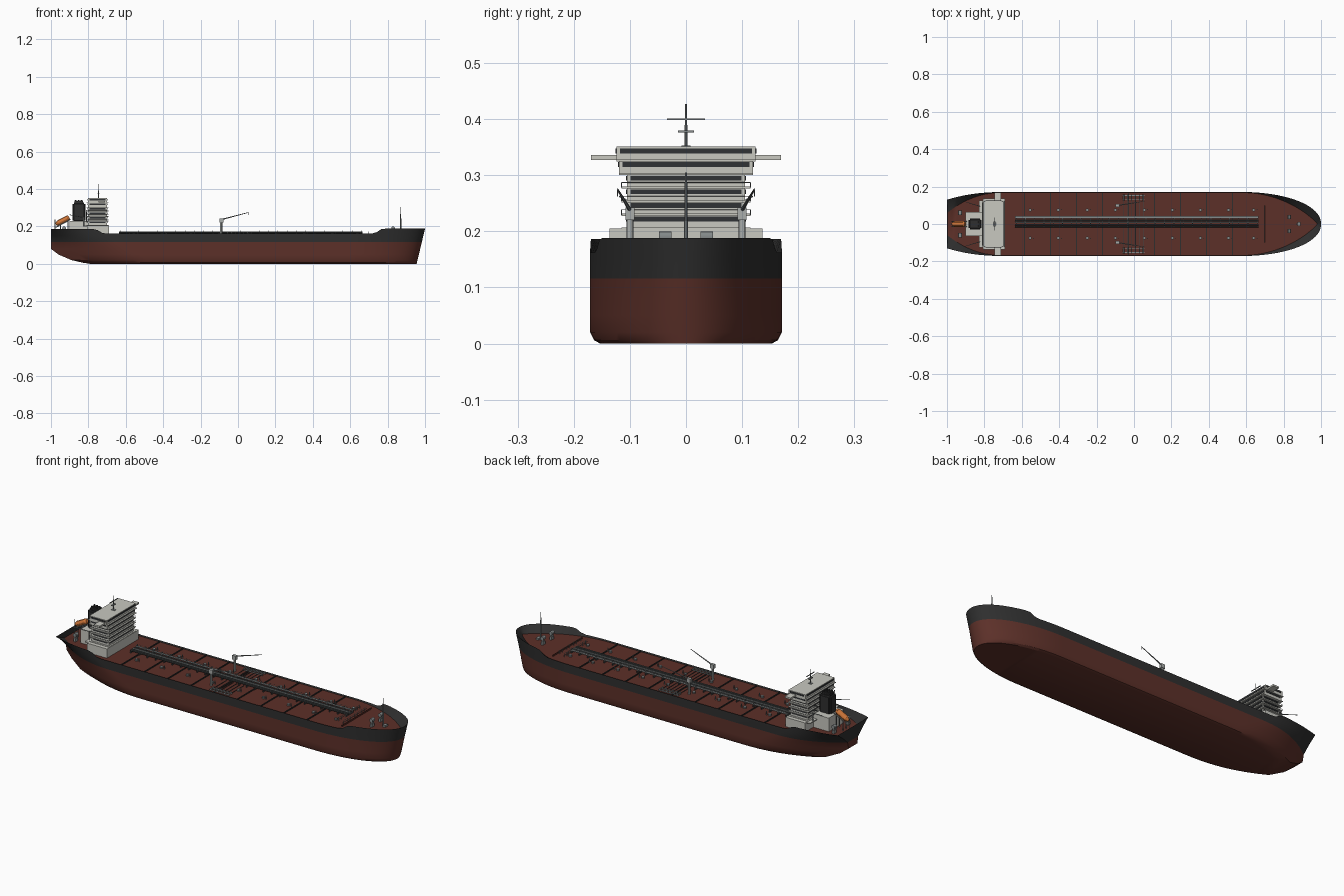
import bpy, bmesh, math
from mathutils import Vector, Matrix

cube = bpy.data.objects.get("Cube")
if cube:
    bpy.data.objects.remove(cube)


def material(name, rgb):
    m = bpy.data.materials.new(name)
    m.use_nodes = True
    m.diffuse_color = (*rgb, 1)
    m.node_tree.nodes["Principled BSDF"].inputs["Base Color"].default_value = (*rgb, 1)
    return m


RED = material("hull_red", (.108, .03, .022))
BLACK = material("hull_black", (.028, .028, .028))
DECK = material("deck_brown", (.108, .029, .021))
WHITE = material("house_white", (.58, .58, .53))
GLASS = material("window_dark", (.03, .032, .035))
GREY = material("fitting_grey", (.24, .26, .26))
LIGHT = material("crane_light_grey", (.4, .42, .41))
DARK = material("pipe_dark", (.06, .065, .065))
ORANGE = material("boat_orange", (.62, .18, .04))


class Part:
    """One object made of boxes and rods."""

    def __init__(self, name, *mats):
        self.name, self.mats, self.bm = name, mats, bmesh.new()

    def box(self, x, y, z):
        """Box from (low, high) pairs."""
        mid = Vector([(a + b) / 2 for a, b in (x, y, z)])
        size = [b - a for a, b in (x, y, z)]
        m = Matrix.Translation(mid) @ Matrix.Diagonal((*size, 1))
        bmesh.ops.create_cube(self.bm, size=1, matrix=m)

    def rod(self, p, q, r, r2=None, n=8):
        p, q = Vector(p), Vector(q)
        d = q - p
        m = Matrix.Translation((p + q) / 2) @ d.to_track_quat("Z", "Y").to_matrix().to_4x4()
        bmesh.ops.create_cone(self.bm, cap_ends=True, segments=n, radius1=r,
                              radius2=r if r2 is None else r2, depth=d.length, matrix=m)

    def done(self, smooth=True):
        me = bpy.data.meshes.new(self.name)
        self.bm.to_mesh(me)
        self.bm.free()
        for mat in self.mats:
            me.materials.append(mat)
        ob = bpy.data.objects.new(self.name, me)
        bpy.context.collection.objects.link(ob)
        if smooth:
            bpy.ops.object.select_all(action="DESELECT")
            ob.select_set(True)
            bpy.context.view_layer.objects.active = ob
            bpy.ops.object.shade_smooth_by_angle(angle=math.radians(30))


def interp(points, t):
    for (a, u), (b, v) in zip(points, points[1:]):
        if t <= b:
            return u + (v - u) * max(0, (t - a) / (b - a))
    return points[-1][1]


# Hull: stacked waterlines, then the inner bulwark and the deck
BEAM, DECK_Z, TOP = .171, .155, .188
SHEER = [(-.76, .186), (-.72, .162), (.73, .162), (.77, TOP)]
STERN_X = [(0, -.79), (.006, -.83), (.02, -.89), (.05, -.96), (.08, -1)]
STERN_WIDTH = [(0, .55), (.05, .3), (.08, .22), (.115, .26), (.15, .48), (TOP, .76)]
BOW_POWER = [(0, .48), (.116, .49), (TOP, .47)]
INSET = [(0, .018), (.006, .007), (.02, 0)]


def waterline(z, stern_x, stern_w, bow_x, power, inset):
    """Side curve from the stern to the stem as (x, half width)."""
    start = -.45 - .25 * min(1, z / .15)
    pts = []
    for i in range(13):
        s = 1 - i / 12
        pts.append((start + (stern_x - start) * s, BEAM * (1 - (1 - stern_w) * s ** 2.2) - inset))
    for i in range(25):
        s = math.sin(i / 24 * math.pi / 2)
        w = max(0, 1 - s * s) ** power
        pts.append((.58 + (bow_x - .58) * s, w * (BEAM - inset)))
    return pts


hull = Part("hull", RED, BLACK, DECK)
bm = hull.bm
rows = []
levels = [0, .006, .02, .05, .08, .116, .15, TOP]
for z in levels + [DECK_Z]:
    if len(rows) == len(levels):
        side = waterline(z, -.996, .38, .98, .87, .003)
    else:
        side = waterline(z, interp(STERN_X, z), interp(STERN_WIDTH, z), .955 + .045 * z / TOP,
                         interp(BOW_POWER, z), interp(INSET, z))
    right = [(x, -w, interp(SHEER, x) if z == TOP else z) for x, w in side]
    rows.append([bm.verts.new(p) for p in right + [(x, -y, h) for x, y, h in right[::-1]]])
for k, (a, b) in enumerate(zip(rows, rows[1:])):
    for i in range(len(a)):
        j = (i + 1) % len(a)
        bm.faces.new((a[i], a[j], b[j], b[i])).material_index = 0 if levels[k] < .11 else 1
for row, index in ((rows[0], 0), (rows[-1], 2)):
    for i in range(len(row) // 2 - 1):
        bm.faces.new((row[i], row[i + 1], row[-2 - i], row[-1 - i])).material_index = index
bmesh.ops.remove_doubles(bm, verts=bm.verts, dist=.0004)
bmesh.ops.recalc_face_normals(bm, faces=bm.faces)
hull.done()

# Deckhouse tiers, ledges, railings, bridge wings and funnel casing
house = Part("deckhouse", WHITE)
windows = Part("window_strips", GLASS)
rails = Part("house_railings", GREY)
X0, X1, STEP = -.803, -.70, .0243
house.box((-.808, -.69), (-.136, .136), (.15, .205))
house.box((-.83, -.8), (-.125, .125), (.2, .205))
house.box((-.9, -.8), (-.064, .064), (.15, .228))
for i, w in enumerate([.105, .105, .105, .105, .119, .124]):
    z = .205 + i * STEP
    house.box((X0, X1), (-w, w), (z, z + STEP))
    edge = w + .01 if i < 4 else w
    house.box((X0 - .008, X1 + .008), (-edge, edge), (z - .002, z + .002))
    band = (z + .0125, z + .021)
    for x in (X0, X1):
        windows.box((x - .002, x + .002), (.006 - w, w - .006), band)
    for y in (-w, w):
        windows.box((X0 + .008, X1 - .008), (y - .002, y + .002), band)
    if 0 < i < 4:
        for s in (-1, 1):
            y = s * edge
            rails.rod((X0 - .008, y, z + .009), (X1 + .008, y, z + .009), .0008, n=4)
            rails.rod((X0 - .008, s * .03, z - STEP), (X0 - .008, s * .07, z), .003, n=4)
            for x in (X0 - .008, (X0 + X1) / 2, X1 + .008):
                rails.rod((x, y, z), (x, y, z + .009), .0008, n=4)
        for x in (X0 - .008, X1 + .008):
            rails.rod((x, -edge, z + .009), (x, edge, z + .009), .0006, n=4)
house.box((-.745, -.71), (-.169, .169), (.327, .336))
house.done(False)
windows.done(False)
rails.done(False)

# Funnel with a low cap of exhaust pipes
funnel = Part("funnel", BLACK)
funnel.box((-.885, -.815), (-.03, .03), (.222, .328))
bmesh.ops.bevel(funnel.bm, geom=funnel.bm.edges[:], offset=.009, segments=3, affect="EDGES")
funnel.box((-.873, -.828), (-.018, .018), (.32, .335))
for x in (-.866, -.85, -.835):
    for y in (-.01, .01):
        funnel.rod((x, y, .32), (x - .002, y, .342), .005)
funnel.done()

# Radar mast, bow mast and stern staff
masts = Part("masts", GREY)
masts.rod((-.745, 0, .35), (-.745, 0, .427), .003, .0015)
masts.box((-.747, -.743), (-.034, .034), (.398, .401))
masts.box((-.75, -.74), (-.014, .014), (.376, .38))
masts.box((-.755, -.735), (-.008, .008), (.35, .353))
masts.rod((.87, 0, DECK_Z), (.87, 0, .305), .004, .002)
masts.rod((-.978, 0, DECK_Z), (-.978, 0, .237), .002)
masts.done()

# Free-fall lifeboat on its ramp
boat = Part("lifeboat", ORANGE)
boat.rod((-.96, 0, .218), (-.91, 0, .244), .015, n=12)
boat.rod((-.96, 0, .218), (-.974, 0, .211), .015, .006, n=12)
boat.rod((-.91, 0, .244), (-.902, 0, .248), .015, .01, n=12)
boat.done()
ramp = Part("lifeboat_ramp", GREY)
for y in (-.014, .014):
    ramp.rod((-.975, y, .195), (-.895, y, .237), .0025)
    ramp.rod((-.95, y, DECK_Z), (-.95, y, .208), .0025)
    ramp.rod((-.91, y, DECK_Z), (-.91, y, .229), .0025)
ramp.done()

# Deck cranes: pale columns with grey jibs, and small provision cranes
columns = Part("crane_columns", LIGHT)
jibs = Part("crane_jibs", GREY)
for s in (-1, 1):
    columns.rod((-.09, s * .1, DECK_Z), (-.09, s * .1, .225), .006, n=12)
    columns.box((-.1, -.078), (s * .1 - .008, s * .1 + .008), (.22, .242))
    jibs.rod((-.085, s * .1, .238), (.057, s * .122, .275), .0035, .0015, n=6)
    jibs.rod((.055, s * .122, .275), (.055, s * .122, .262), .001, n=4)
    columns.rod((-.825, s * .095, .2), (-.825, s * .095, .25), .004)
    jibs.rod((-.825, s * .095, .248), (-.9, s * .118, .262), .0025, .0015, n=6)
columns.done()
jibs.done()

# Transverse deck girders
girders = Part("deck_girders", BLACK)
for i in range(9):
    x = -.585 + .139 * i
    girders.box((x - .0025, x + .0025), (-.166, .166), (.15, .16))
girders.done(False)

# Forward breakwater and the railing behind it
breakwater = Part("breakwater", DECK)
breakwater.box((.709, .712), (-.125, .125), (.15, .163))
breakwater.done(False)
fence = Part("forward_railing", GREY)
for x in (.66, .7):
    for z in (.165, .174):
        fence.rod((x, -.1, z), (x, .1, z), .001, n=4)
    for i in range(11):
        y = -.1 + .02 * i
        fence.rod((x, y, DECK_Z), (x, y, .174), .001, n=4)
fence.done(False)

# Centre line cargo pipes on supports, with a raised catwalk
pipes = Part("cargo_pipes", DARK)
for y in (-.014, -.003, .02):
    pipes.rod((-.635, y, .167), (.665, y, .167), .004)
for i in range(27):
    x = -.63 + .0496 * i
    pipes.box((x - .002, x + .002), (-.02, .044), (.152, .164))
pipes.done()
catwalk = Part("catwalk_and_grey_pipe", GREY)
catwalk.rod((-.635, .009, .168), (.665, .009, .168), .004)
catwalk.box((-.635, .665), (.03, .043), (.168, .171))
for y in (.03, .043):
    catwalk.rod((-.635, y, .178), (.665, y, .178), .0007, n=4)
for i in range(27):
    x = -.63 + .0496 * i
    catwalk.box((x - .001, x + .001), (.03, .043), (.164, .178))
catwalk.done()

# Midship manifolds
manifold = Part("manifold_pipes", GREY)
cross = Part("cross_pipes", DARK)
for s in (-1, 1):
    for y in (.132, .152):
        manifold.box((-.062, .057), (s * y - .002, s * y + .002), (.158, .163))
    for i in range(6):
        x = -.055 + .021 * i
        manifold.rod((x, s * .125, .166), (x, s * .157, .166), .0035)
        cross.rod((x, s * .02, .161), (x, s * .13, .161), .0018, n=6)
manifold.done()
cross.done()

# Tank hatches with vents
hatches = Part("tank_hatches", GREY)
for x in (-.555, -.405, -.25, -.1, .055, .205, .355, .505, .64):
    for s in (-1, 1):
        hatches.rod((x, s * .075, DECK_Z), (x, s * .075, .164), .0085, n=10)
        hatches.rod((x + .018, s * .078, DECK_Z), (x + .018, s * .078, .174), .0025, n=6)
hatches.done()

# Mooring winches at bow and stern
winches = Part("mooring_winches", GREY)
for x, y in ((.83, .037), (-.93, .06)):
    for s in (-1, 1):
        winches.box((x - .006, x + .006), (s * y - .011, s * y + .011), (.152, .172))
        winches.rod((x, s * y - .011, .19), (x, s * y + .011, .19), .01, n=12)
        winches.box((x - .004, x + .004), (s * y - .008, s * y + .008), (.17, .19))
winches.box((.875, .89), (-.012, .012), (.152, .165))
winches.done()
